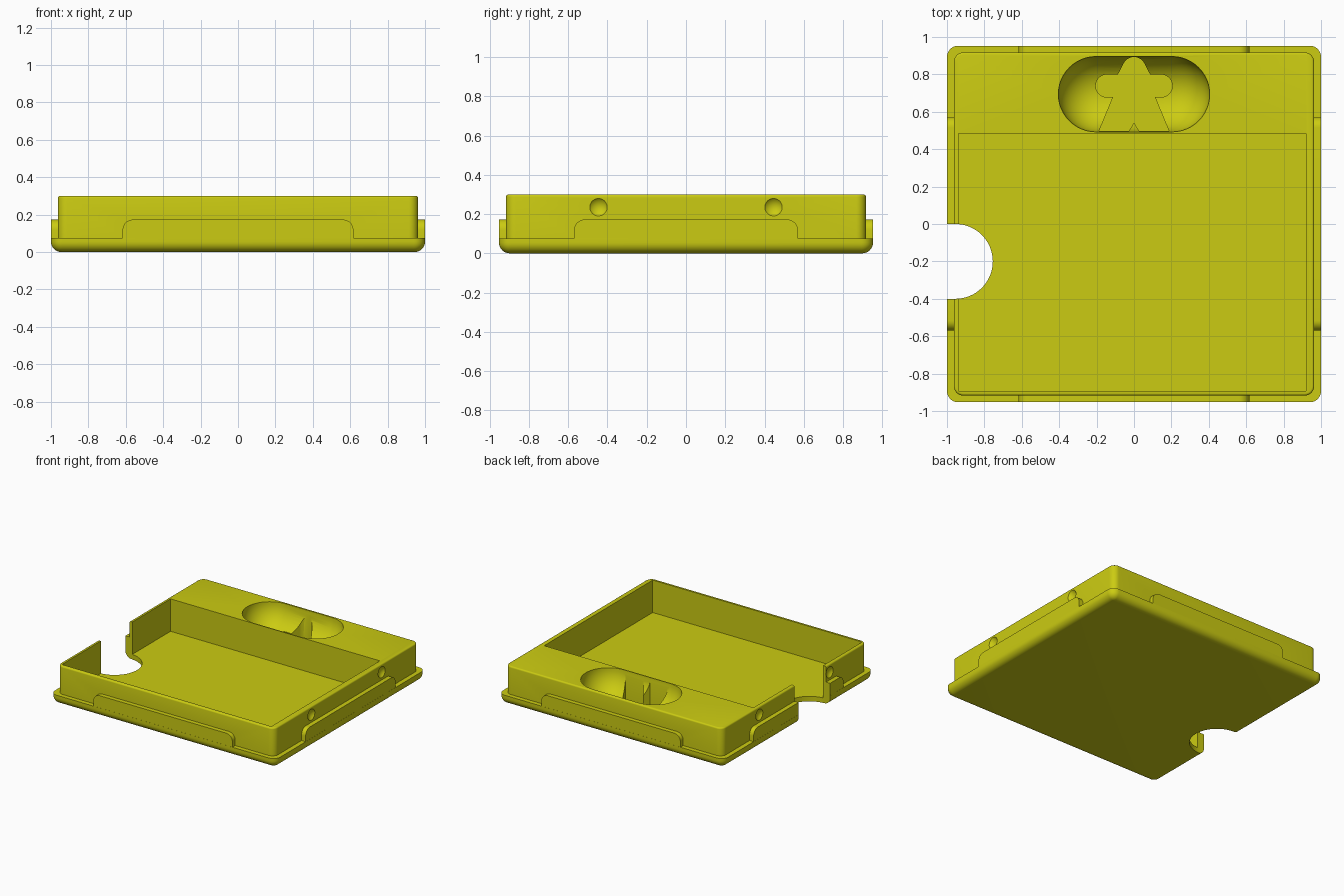
import bpy
import bmesh
from math import sin, cos, pi
from mathutils import Vector, Matrix

cube = bpy.data.objects.get("Cube")
if cube:
    bpy.data.objects.remove(cube, do_unlink=True)

HX, HY = 1.0, 0.953          # rim half sizes
BX, BY = 0.963, 0.917        # upper body half sizes
RIM_Z, TOP, FLOOR = 0.075, 0.30, 0.04

olive = bpy.data.materials.new("olive_yellow")
olive.use_nodes = True
olive.diffuse_color = (0.6, 0.6, 0.006, 1)
olive.node_tree.nodes["Principled BSDF"].inputs["Base Color"].default_value = olive.diffuse_color


def finish(name, bm):
    bmesh.ops.recalc_face_normals(bm, faces=bm.faces)
    mesh = bpy.data.meshes.new(name)
    bm.to_mesh(mesh)
    bm.free()
    obj = bpy.data.objects.new(name, mesh)
    bpy.context.collection.objects.link(obj)
    return obj


def arc(cx, cy, r, start, end, n):
    return [(cx + r * cos(start + (end - start) * i / n),
             cy + r * sin(start + (end - start) * i / n)) for i in range(n + 1)]


def rounded_rect(hx, hy, r):
    pts = []
    for k, (sx, sy) in enumerate([(1, 1), (-1, 1), (-1, -1), (1, -1)]):
        pts += arc(sx * (hx - r), sy * (hy - r), r, k * pi / 2, (k + 1) * pi / 2, 8)
    return pts


def loft(name, rings):
    """Skin a stack of (outline, height) rings and cap both ends."""
    bm = bmesh.new()
    loops = [[bm.verts.new((x, y, z)) for x, y in pts] for pts, z in rings]
    n = len(loops[0])
    for a, b in zip(loops, loops[1:]):
        for i in range(n):
            j = (i + 1) % n
            bm.faces.new((a[i], a[j], b[j], b[i]))
    bm.faces.new(loops[0][::-1])
    bm.faces.new(loops[-1])
    return finish(name, bm)


def prism(name, pts, low, high):
    return loft(name, [(pts, low), (pts, high)])


def combine(target, tool, operation):
    mod = target.modifiers.new("join", 'BOOLEAN')
    mod.operation, mod.solver, mod.object = operation, 'EXACT', tool
    bpy.context.view_layer.objects.active = target
    bpy.ops.object.modifier_apply(modifier=mod.name)
    bpy.data.objects.remove(tool, do_unlink=True)


# Base rim with a rounded underside
fillet = 0.055
rings = []
for a, _ in [(i * pi / 16, 0) for i in range(9)]:
    inset = fillet * (1 - sin(a))
    rings.append((rounded_rect(HX - inset, HY - inset, 0.06 - inset), fillet * (1 - cos(a))))
rings.append((rounded_rect(HX, HY, 0.06), RIM_Z))
tray = loft("storage_tray", rings)

# Upper body with a softened top edge
soft = 0.012
rings = [(rounded_rect(BX, BY, 0.05), 0.03)]
for i in range(5):
    a = i * pi / 8
    inset = soft * (1 - cos(a))
    rings.append((rounded_rect(BX - inset, BY - inset, 0.05 - inset), TOP - soft + soft * sin(a)))
combine(tray, loft("upper_body", rings), 'UNION')

# Raised locking tabs on all four sides
for turn, half, reach in [(0, 0.617, HY), (1, 0.57, HX), (2, 0.617, HY), (3, 0.57, HX)]:
    r, top = 0.055, 0.173
    outline = [(-half, 0.06), (half, 0.06)]
    outline += arc(half - r, top - r, r, 0, pi / 2, 8)
    outline += arc(r - half, top - r, r, pi / 2, pi, 8)
    tab = prism("locking_tab", outline, reach - 0.08, reach - 0.0008)
    tab.data.transform(Matrix.Rotation(turn * pi / 2, 4, 'Z') @ Matrix.Rotation(pi / 2, 4, 'X'))
    combine(tray, tab, 'UNION')

# Card pocket
pocket = [(-0.938, -0.892), (0.92, -0.892), (0.92, 0.485), (-0.938, 0.485)]
combine(tray, prism("card_pocket", pocket, FLOOR, 0.6), 'DIFFERENCE')

# Finger notch right through the side
notch = arc(-0.955, -0.2, 0.2, -pi / 2, pi / 2, 32) + [(-1.2, 0), (-1.2, -0.4)]
combine(tray, prism("finger_notch", notch, -0.2, 0.6), 'DIFFERENCE')

# Capsule-shaped bowl
BOWL_Y, BOWL_R = 0.694, 0.2015
bm = bmesh.new()
for side in (-1, 1):
    place = Matrix.Translation((side * 0.203, BOWL_Y, TOP)) @ Matrix.Rotation(pi / 2, 4, 'Y')
    bmesh.ops.create_uvsphere(bm, u_segments=48, v_segments=24, radius=BOWL_R, matrix=place)
hull = bmesh.ops.convex_hull(bm, input=bm.verts)
inside = [v for v in hull["geom_interior"] if isinstance(v, bmesh.types.BMVert)]
bmesh.ops.delete(bm, geom=inside, context='VERTS')
hull_faces = set(f for f in hull["geom"] if isinstance(f, bmesh.types.BMFace))
extra = [f for f in bm.faces if f not in hull_faces]
bmesh.ops.delete(bm, geom=extra, context='FACES')
combine(tray, finish("bowl", bm), 'DIFFERENCE')

# Figure-shaped recess sunk into the bowl: half outline, mirrored
half = [(0.027, 0.497), (0.187, 0.497), (0.112, 0.678), (0.145, 0.678)]
half += arc(0.144, 0.739, 0.061, -pi / 2 + 0.2, pi / 2 - 0.2, 10)
half += [(0.144, 0.80), (0.086, 0.80)]
half += arc(0, 0.831, 0.062, 0.4, pi / 2 - 0.15, 6)
figure = [(0, 0.543)] + half + [(-x, y) for x, y in reversed(half)]
combine(tray, prism("figure_recess", figure, FLOOR, 0.6), 'DIFFERENCE')

# Shallow grip dimples on both sides
for sx in (-1, 1):
    for sy in (-1, 1):
        bm = bmesh.new()
        place = Matrix.Translation((sx * (BX + 0.041), sy * 0.446, 0.235)) @ Matrix.Rotation(pi / 2, 4, 'Y')
        bmesh.ops.create_uvsphere(bm, u_segments=32, v_segments=32, radius=0.0605, matrix=place)
        combine(tray, finish("grip_dimple", bm), 'DIFFERENCE')

# Colour and shading
tray.data.materials.clear()
tray.data.materials.append(olive)
for face in tray.data.polygons:
    face.material_index = 0
bpy.ops.object.select_all(action='DESELECT')
tray.select_set(True)
bpy.context.view_layer.objects.active = tray
bpy.ops.object.shade_smooth_by_angle(angle=pi / 6)
